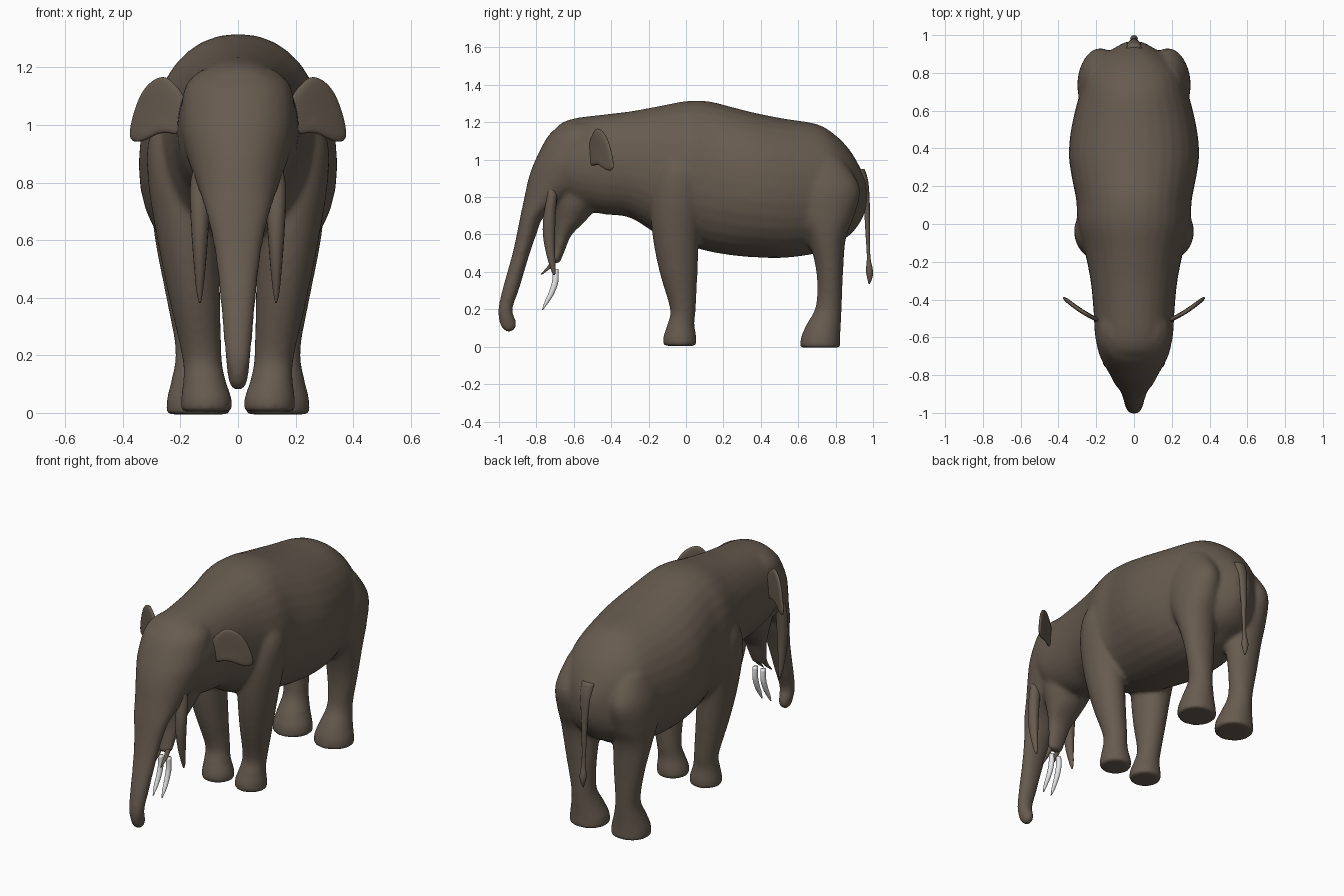
import bpy, bmesh, math
from mathutils import Vector


def material(name, col):
    m = bpy.data.materials.new(name)
    m.diffuse_color = (*col, 1)
    return m


HIDE = material("brown hide", (0.135, 0.105, 0.079))
IVORY = material("pale ivory", (0.8, 0.8, 0.8))


def refine(rows, n=4):
    """Catmull-Rom interpolation between cross-section rows."""
    out = []
    for i in range(len(rows) - 1):
        p = [Vector(rows[max(0, min(len(rows) - 1, i + k))]) for k in (-1, 0, 1, 2)]
        for j in range(n):
            t = j / n
            out.append(0.5 * (2 * p[1] + (p[2] - p[0]) * t
                              + (2 * p[0] - 5 * p[1] + 4 * p[2] - p[3]) * t * t
                              + (3 * p[1] - p[0] - 3 * p[2] + p[3]) * t ** 3))
    return out + [Vector(rows[-1])]


def loft(bm, rows, axis="z", side=1, sides=32, power=1.0):
    """Oval slices: (position, low, high, x_low, x_high) along z or y."""
    rings = []
    for pos, a0, a1, x0, x1 in refine(rows):
        ring = []
        for k in range(sides):
            c, s = math.cos(2 * math.pi * k / sides), math.sin(2 * math.pi * k / sides)
            c, s = math.copysign(abs(c) ** power, c), math.copysign(abs(s) ** power, s)
            x = side * ((x0 + x1) / 2 + c * (x1 - x0) / 2)
            a = (a0 + a1) / 2 + s * (a1 - a0) / 2
            ring.append(bm.verts.new((x, a, pos) if axis == "z" else (x, pos, a)))
        rings.append(ring)
    for r, q in zip(rings, rings[1:]):
        for k in range(sides):
            m = (k + 1) % sides
            bm.faces.new((r[k], r[m], q[m], q[k]))
    bm.faces.new(rings[0])
    bm.faces.new(rings[-1])


def finish(bm, name, mat):
    bmesh.ops.recalc_face_normals(bm, faces=bm.faces)
    for f in bm.faces:
        f.smooth = True
    me = bpy.data.meshes.new(name)
    bm.to_mesh(me)
    bm.free()
    me.materials.append(mat)
    ob = bpy.data.objects.new(name, me)
    bpy.context.collection.objects.link(ob)
    return ob


def centred(rows):
    return [(p, a, b, -w, w) for p, a, b, w in rows]


# Torso and skull: slices along y (y, bottom, top, half width)
torso = centred([
    (-0.73, 0.98, 1.12, 0.10), (-0.68, 0.84, 1.185, 0.175), (-0.6, 0.75, 1.22, 0.205),
    (-0.45, 0.71, 1.24, 0.215), (-0.3, 0.69, 1.258, 0.23), (-0.15, 0.6, 1.285, 0.26),
    (0.0, 0.545, 1.313, 0.30), (0.12, 0.51, 1.312, 0.305), (0.25, 0.488, 1.28, 0.33),
    (0.37, 0.478, 1.25, 0.345), (0.52, 0.475, 1.22, 0.33), (0.7, 0.5, 1.19, 0.285),
    (0.8, 0.55, 1.13, 0.25), (0.88, 0.6, 1.045, 0.18), (0.94, 0.68, 0.94, 0.09),
    (0.965, 0.75, 0.88, 0.04)])

# Face and trunk: slices along z (z, front, back, half width)
trunk = centred([
    (1.19, -0.66, -0.45, 0.13), (1.13, -0.735, -0.4, 0.185), (1.0, -0.805, -0.4, 0.2),
    (0.9, -0.842, -0.45, 0.18), (0.8, -0.864, -0.6, 0.145), (0.7, -0.885, -0.755, 0.112),
    (0.6, -0.905, -0.80, 0.088), (0.5, -0.927, -0.835, 0.073), (0.4, -0.955, -0.865, 0.062),
    (0.3, -0.983, -0.895, 0.053), (0.2, -1.004, -0.928, 0.044), (0.14, -1.0, -0.91, 0.037),
    (0.1, -0.985, -0.91, 0.03), (0.08, -0.96, -0.93, 0.015)])

# Lower jaw, bent downwards
jaw = centred([
    (0.95, -0.72, -0.4, 0.16), (0.78, -0.72, -0.46, 0.14), (0.68, -0.71, -0.53, 0.105),
    (0.6, -0.705, -0.61, 0.075), (0.52, -0.715, -0.645, 0.058), (0.445, -0.73, -0.675, 0.045)])

# Legs: (z, front, back, inner x, outer x)
front_leg = [
    (1.08, -0.1, 0.06, 0.1, 0.24), (0.95, -0.16, 0.09, 0.07, 0.31), (0.8, -0.19, 0.1, 0.07, 0.312),
    (0.6, -0.18, 0.072, 0.065, 0.28), (0.4, -0.142, 0.062, 0.062, 0.24),
    (0.2, -0.085, 0.052, 0.057, 0.195), (0.12, -0.1, 0.045, 0.045, 0.19),
    (0.05, -0.122, 0.056, 0.022, 0.198), (0.004, -0.12, 0.056, 0.022, 0.198)]
hind_leg = [
    (1.0, 0.58, 0.84, 0.08, 0.25), (0.85, 0.53, 0.93, 0.06, 0.295), (0.7, 0.58, 0.9, 0.055, 0.298),
    (0.58, 0.65, 0.855, 0.058, 0.285), (0.4, 0.697, 0.84, 0.068, 0.25),
    (0.22, 0.695, 0.833, 0.078, 0.217), (0.12, 0.645, 0.828, 0.055, 0.23),
    (0.05, 0.615, 0.825, 0.03, 0.247), (-0.005, 0.61, 0.828, 0.025, 0.25)]

# Body: all volumes fused and softened into one skin
bm = bmesh.new()
loft(bm, torso, "y", power=0.93)
loft(bm, trunk, power=0.95)
loft(bm, jaw)
for s in (1, -1):
    loft(bm, front_leg, side=s)
    loft(bm, hind_leg, side=s)
body = finish(bm, "body", HIDE)
mod = body.modifiers.new("fuse", "REMESH")
mod.mode = "VOXEL"
mod.voxel_size = 0.012
mod.use_smooth_shade = True
mod = body.modifiers.new("soften", "SMOOTH")
mod.factor = 0.5
mod.iterations = 8

# Hanging flaps beside the trunk, and curved jaw tusks
flap = [(0.86, -0.75, -0.69, 0.11, 0.15), (0.8, -0.745, -0.69, 0.1, 0.165),
        (0.7, -0.762, -0.697, 0.1, 0.165), (0.6, -0.765, -0.7, 0.105, 0.16),
        (0.5, -0.748, -0.7, 0.113, 0.152), (0.42, -0.725, -0.697, 0.122, 0.144),
        (0.382, -0.71, -0.7, 0.129, 0.135)]
tusk = [(0.415, -0.714, -0.682, 0.012, 0.04), (0.35, -0.716, -0.682, 0.012, 0.042),
        (0.29, -0.734, -0.702, 0.014, 0.042), (0.24, -0.756, -0.732, 0.018, 0.04),
        (0.197, -0.77, -0.764, 0.026, 0.032)]
lip = [(0.47, -0.72, -0.685, 0.012, 0.042), (0.43, -0.74, -0.712, 0.016, 0.04),
       (0.385, -0.78, -0.77, 0.024, 0.032)]
for label, s in (("left", 1), ("right", -1)):
    for part, rows, mat in (("trunk_flap", flap, HIDE), ("tusk", tusk, IVORY), ("lip_tip", lip, HIDE)):
        bm = bmesh.new()
        loft(bm, rows, side=s, sides=16)
        finish(bm, f"{label}_{part}", mat)

# Tail with a tuft
bm = bmesh.new()
loft(bm, centred([(0.95, 0.9, 0.955, 0.04), (0.88, 0.93, 0.975, 0.035), (0.75, 0.95, 0.983, 0.021),
                  (0.6, 0.96, 0.983, 0.014), (0.48, 0.967, 0.986, 0.012), (0.41, 0.962, 0.999, 0.02),
                  (0.37, 0.968, 0.997, 0.014), (0.335, 0.976, 0.982, 0.003)]), sides=16)
finish(bm, "tail", HIDE)

# Ears: thin rounded plates swept backwards
outline = [(0.17, 1.09), (0.22, 1.145), (0.25, 1.175), (0.295, 1.162), (0.335, 1.12), (0.362, 1.05),
           (0.38, 0.975), (0.376, 0.938), (0.33, 0.938), (0.285, 0.968), (0.24, 0.975), (0.17, 0.95)]
for label, s in (("left", 1), ("right", -1)):
    bm = bmesh.new()

    def ear_vert(x, z):
        return bm.verts.new((s * x, -0.5 + (x - 0.2) * 0.64 - 0.012 * math.sin((x - 0.17) * 15), z))

    rim = [ear_vert(x, z) for x, z in outline]
    inner = [ear_vert(0.27 + (x - 0.27) * 0.5, 1.05 + (z - 1.05) * 0.5) for x, z in outline]
    for k in range(len(rim)):
        m = (k + 1) % len(rim)
        bm.faces.new((rim[k], rim[m], inner[m], inner[k]))
    bm.faces.new(inner)
    ear = finish(bm, f"{label}_ear", HIDE)
    mod = ear.modifiers.new("thickness", "SOLIDIFY")
    mod.thickness = 0.022
    mod.offset = 0
    ear.modifiers.new("rounding", "SUBSURF").levels = 2
